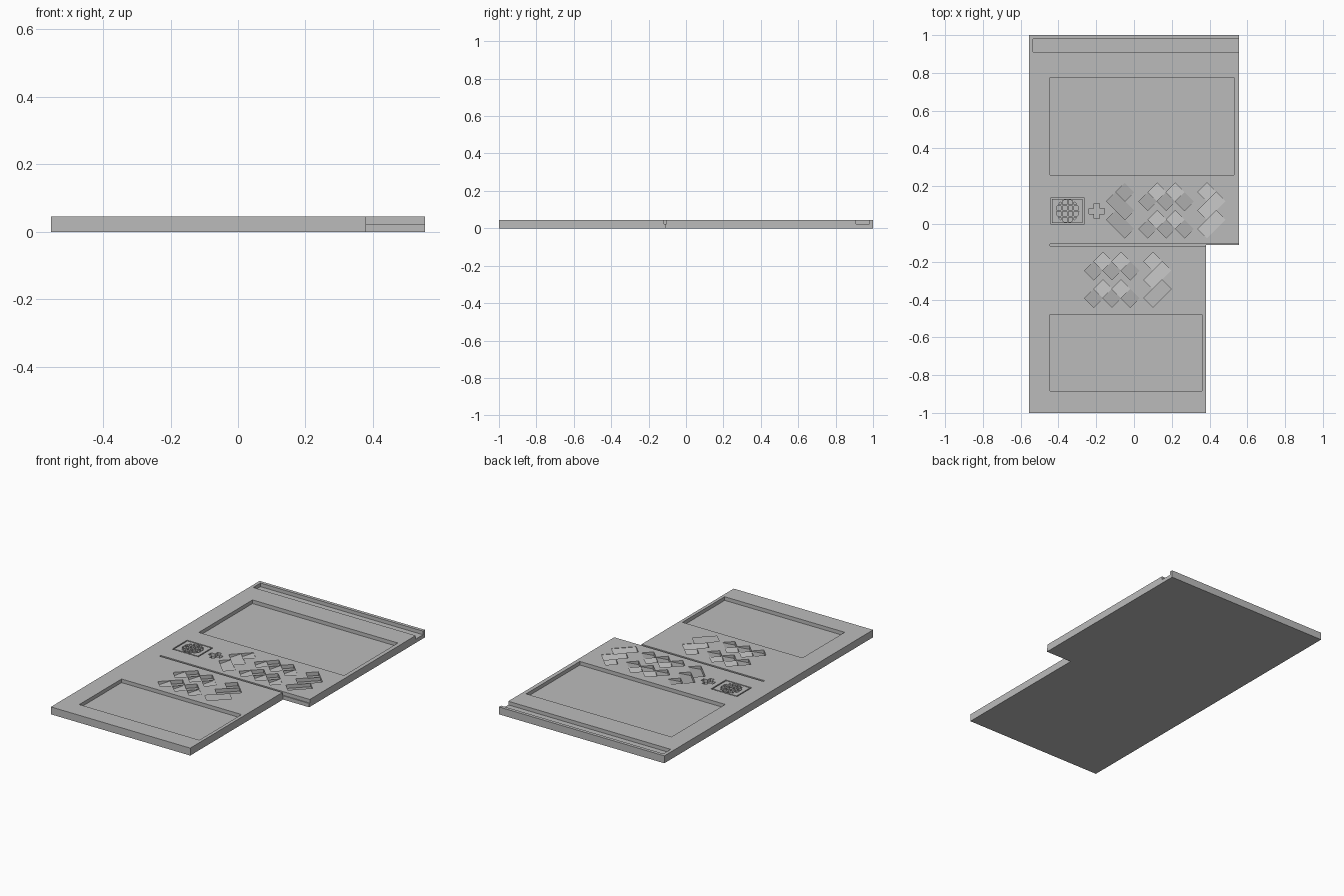
import bpy, bmesh, math

if "Cube" in bpy.data.objects:
    bpy.data.objects.remove(bpy.data.objects["Cube"])

TOP = 0.045     # slab thickness
FLOOR = 0.023   # pocket floor height
OVER = 0.07     # height cutters rise to

grey = bpy.data.materials.new("plain grey")
grey.diffuse_color = (0.5, 0.5, 0.5, 1)
grey.use_nodes = True
grey.node_tree.nodes["Principled BSDF"].inputs["Base Color"].default_value = grey.diffuse_color


def prism(name, outline, bottoms, top):
    """Upright prism; bottoms is one height or a height per corner."""
    n = len(outline)
    if not isinstance(bottoms, (list, tuple)):
        bottoms = [bottoms] * n
    bm = bmesh.new()
    low = [bm.verts.new((x, y, z)) for (x, y), z in zip(outline, bottoms)]
    high = [bm.verts.new((x, y, top)) for x, y in outline]
    bm.faces.new(low[::-1])
    bm.faces.new(high)
    for i in range(n):
        j = (i + 1) % n
        bm.faces.new((low[i], low[j], high[j], high[i]))
    bmesh.ops.recalc_face_normals(bm, faces=bm.faces)
    mesh = bpy.data.meshes.new(name)
    bm.to_mesh(mesh)
    bm.free()
    mesh.materials.append(grey)
    ob = bpy.data.objects.new(name, mesh)
    bpy.context.collection.objects.link(ob)
    return ob


def rect(x0, x1, y0, y1):
    return [(x0, y0), (x1, y0), (x1, y1), (x0, y1)]


def cut(target, outline, bottoms=FLOOR):
    cutter = prism("cutter", outline, bottoms, OVER)
    cutter.hide_render = True
    mod = target.modifiers.new("cut", 'BOOLEAN')
    mod.operation = 'DIFFERENCE'
    mod.solver = 'EXACT'
    mod.object = cutter
    bpy.context.view_layer.objects.active = target
    bpy.ops.object.modifier_apply(modifier=mod.name)
    bpy.data.objects.remove(cutter)


# Stepped slab
slab = prism("slab", [(-0.555, -1), (0.38, -1), (0.38, -0.111), (0.555, -0.111),
                      (0.555, 1), (-0.555, 1)], 0, TOP)

# Large pockets, open end slot and dividing groove
cut(slab, rect(-0.445, 0.53, 0.26, 0.775))
cut(slab, rect(-0.445, 0.36, -0.885, -0.48))
cut(slab, rect(-0.535, 0.6, 0.91, 0.98))
cut(slab, rect(-0.445, 0.6, -0.117, -0.105))

# Square notches with sloping floors, laid out on a diagonal grid
H = 0.0485
ZIGZAG_RIGHT = [(1, 1), (2, 2), (1, 3), (2, 4), (1, 5)]
ZIGZAG_LEFT = [(3 - c, r) for c, r in ZIGZAG_RIGHT]
WAVES = [(c, r + (c % 2)) for r in (1, 4) for c in range(1, 6)]
for x0, y0, cells in [(-0.145, 0.217, ZIGZAG_LEFT), (0.025, 0.217, WAVES),
                      (0.338, 0.217, ZIGZAG_RIGHT), (-0.262, -0.15, WAVES),
                      (0.052, -0.15, ZIGZAG_RIGHT)]:
    for c, r in cells:
        x, y, h = x0 + c * H, y0 - r * H, H * 1.004
        corners = [(x - h, y), (x, y - h), (x + h, y), (x, y + h)]
        deep, shallow = FLOOR, TOP - 0.002
        slope = [deep, shallow, shallow, deep]      # falls to the back left
        if cells is ZIGZAG_LEFT or (cells is WAVES and c % 2):
            slope = [deep, deep, shallow, shallow]  # falls to the front left
        cut(slab, corners, slope)

# Small cross
a, b, cx, cy = 0.04, 0.014, -0.197, 0.068
cut(slab, [(cx + x, cy + y) for x, y in
           [(-a, -b), (-b, -b), (-b, -a), (b, -a), (b, -b), (a, -b),
            (a, b), (b, b), (b, a), (-b, a), (-b, b), (-a, b)]])

# Thin frame groove around the round grille
x0, x1, y0, y1, w = -0.44, -0.265, -0.002, 0.14, 0.007
for x_a, x_b, y_a, y_b in [(x0, x1, y0, y0 + w), (x0, x1, y1 - w, y1),
                           (x0, x0 + w, y0, y1), (x1 - w, x1, y0, y1)]:
    cut(slab, rect(x_a, x_b, y_a, y_b))

# Round grille: circular recess crossed by bars
gx, gy, R = -0.352, 0.069, 0.06
cut(slab, [(gx + R * math.cos(t * math.pi / 16), gy + R * math.sin(t * math.pi / 16))
           for t in range(32)])
for i in (-1, 0, 1):
    d = i * 0.03
    reach = math.sqrt(R * R - d * d)
    prism("grille_bar_across", rect(gx - reach, gx + reach, gy + d - 0.004, gy + d + 0.004), FLOOR, TOP)
    prism("grille_bar_upright", rect(gx + d - 0.004, gx + d + 0.004, gy - reach, gy + reach), FLOOR, TOP)
